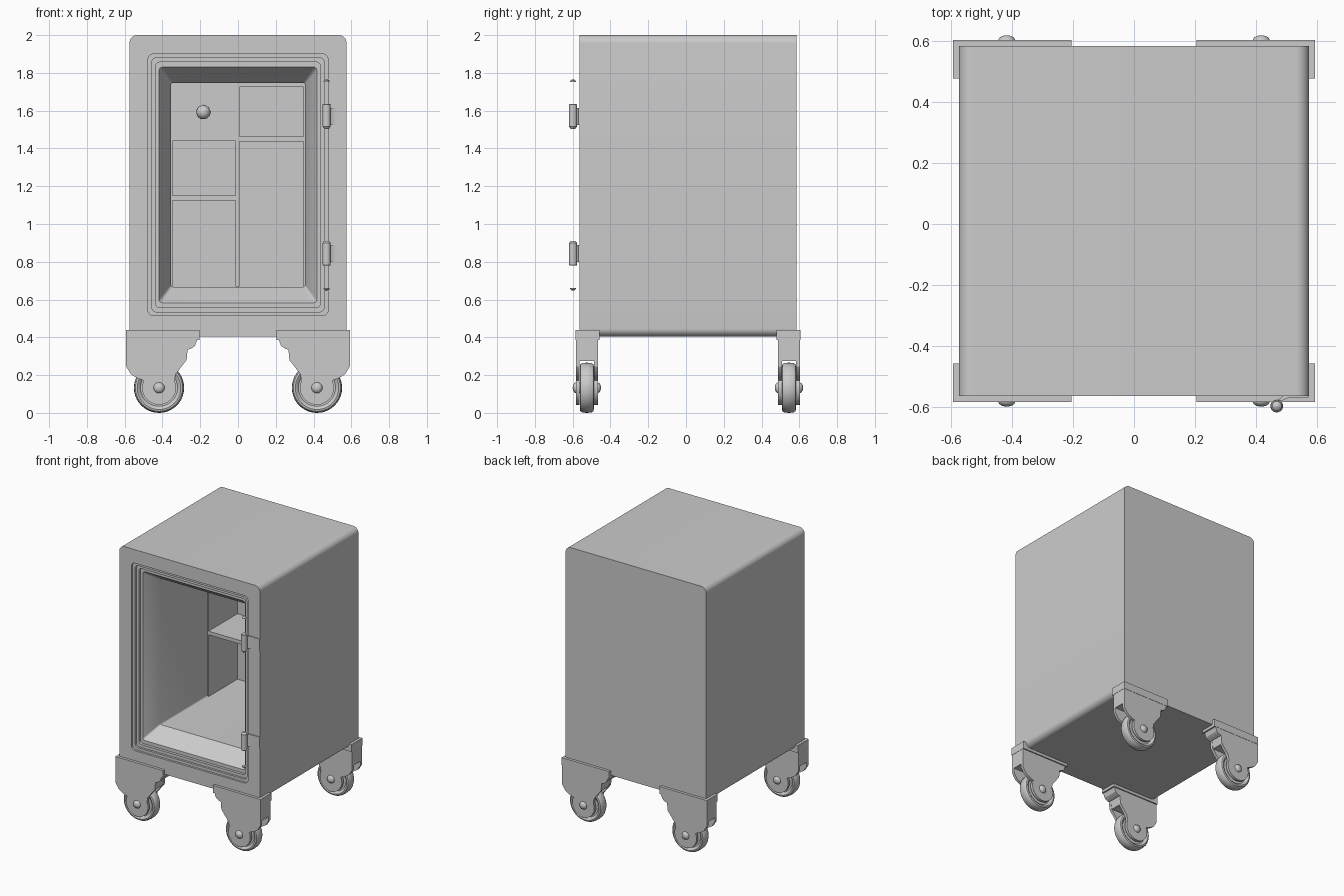
import bpy, bmesh
from math import sin, cos, pi, radians

if "Cube" in bpy.data.objects:
    bpy.data.objects.remove(bpy.data.objects["Cube"])


def finish(name, bm):
    bmesh.ops.recalc_face_normals(bm, faces=bm.faces)
    me = bpy.data.meshes.new(name)
    bm.to_mesh(me)
    bm.free()
    ob = bpy.data.objects.new(name, me)
    bpy.context.collection.objects.link(ob)
    bpy.ops.object.select_all(action='DESELECT')
    ob.select_set(True)
    bpy.context.view_layer.objects.active = ob
    bpy.ops.object.shade_smooth_by_angle(angle=radians(30))
    return ob


def skin(name, rings, caps=True):
    """Bridge a chain of equal-length point rings."""
    bm = bmesh.new()
    vs = [[bm.verts.new(p) for p in r] for r in rings]
    n = len(rings[0])
    for a, b in zip(vs, vs[1:]):
        for i in range(n):
            j = (i + 1) % n
            bm.faces.new((a[i], a[j], b[j], b[i]))
    if caps:
        bm.faces.new(vs[0])
        bm.faces.new(vs[-1])
    return finish(name, bm)


def box(name, x0, x1, y0, y1, z0, z1):
    return skin(name, [[(x0, y0, z), (x1, y0, z), (x1, y1, z), (x0, y1, z)] for z in (z0, z1)])


def prism_y(name, pts, y0, y1):
    return skin(name, [[(x, y, z) for x, z in pts] for y in (y0, y1)])


def lathe(name, prof, c, axis, n=32):
    """Revolve (radius, offset) profile about the y or z axis through c."""
    rings = []
    for r, h in prof:
        ring = []
        for i in range(n):
            u, v = r * cos(2 * pi * i / n), r * sin(2 * pi * i / n)
            d = (u, h, v) if axis == 'y' else (u, v, h)
            ring.append(tuple(a + b for a, b in zip(c, d)))
        rings.append(ring)
    return skin(name, rings)


def round_rect(w, z0, z1, r, y, seg=8):
    pts = []
    for k, (cx, cz) in enumerate(((w - r, z1 - r), (r - w, z1 - r), (r - w, z0 + r), (w - r, z0 + r))):
        for i in range(seg + 1):
            a = pi / 2 * (k + i / seg)
            pts.append((cx + r * cos(a), y, cz + r * sin(a)))
    return pts


# Safe shell: outer walls, stepped door frame, tapered throat and cavity in one skin
F, B = -0.565, 0.585
skin("safe_body", [round_rect(w, z0, z1, r, y) for w, z0, z1, r, y in (
    (.575, .405, 2.0, .042, B), (.575, .405, 2.0, .042, F),
    (.477, .515, 1.90, .030, F), (.477, .515, 1.90, .030, F + .015),
    (.457, .535, 1.88, .026, F + .015), (.457, .535, 1.88, .026, F + .03),
    (.436, .557, 1.857, .022, F + .03), (.436, .557, 1.857, .022, F + .05),
    (.417, .583, 1.83, .016, F + .05), (.355, .667, 1.747, .012, F + .17),
    (.355, .667, 1.747, .012, .49))])

# Interior shelving at the rear of the cavity
Y0, Y1 = .15, .488
box("left_lining", -.354, -.346, Y0, Y1, .668, 1.746)
box("right_lining", .346, .354, Y0, Y1, .668, 1.746)
box("centre_divider", -.014, .008, Y0, Y1, .668, 1.746)
box("left_shelf", -.346, -.014, Y0, Y1, 1.125, 1.152)
box("right_shelf", .008, .346, Y0, Y1, 1.437, 1.462)
box("right_top_panel", .008, .346, Y0, Y1, 1.724, 1.746)
box("locker_drawer", -.346, -.014, Y0 + .001, Y1, 1.44, 1.746)

# Drawer knob
R = .037
ball = [(max(R * sin(pi * i / 12), .0005), -R * cos(pi * i / 12)) for i in range(13)]
lathe("drawer_knob", ball, (-.183, Y0 - .025, 1.592), 'y', 24)

# Hinges: barrel, wrapped leaf and loose pin cap, upper and lower
HX, HY = .469, -.598
for tag, z, s in (("upper", 1.57, 1), ("lower", .845, -1)):
    prof = [(.012, -.066), (.021, -.054), (.021, .062), (.018, .066)]
    lathe(tag + "_hinge_barrel", [(r, s * h) for r, h in prof], (HX, HY, z), 'z', 24)
    leaf = [(.470, -.580), (.486, -.581), (.500, -.573), (.520, -.570), (.574, -.570),
            (.574, -.564), (.490, -.564), (.480, -.573)]
    skin(tag + "_hinge_leaf", [[(x, y, z + h) for x, y in leaf] for h in (-.045, .045)])
for tag, z, s in (("upper", 1.753, 1), ("lower", .66, -1)):
    lathe(tag + "_pin_cap", [(.016, 0), (.014, s * .006), (.008, s * .011), (.001, s * .013)],
          (HX, HY, z), 'z', 24)

# Casters at the four corners
AX, AZ = .418, .133
arc = [(AX + .09 * cos(a), AZ + .09 * sin(a)) for a in [radians(25 - 230 * i / 16) for i in range(17)]]
outer = [(.592, .39), (.592, .245), (.567, .205), (.535, .185)]
inner = [(.33, .205), (.272, .28), (.267, .335), (.248, .34), (.228, .355), (.215, .39)]
fork = outer + arc + inner
web = [(.592, .39), (.592, .275), (.276, .275)] + inner[2:]
tyre = [(.02, -.022), (.098, -.022), (.106, -.032), (.115, -.037), (.125, -.034), (.131, -.024), (.133, 0)]
tyre += [(r, -h) for r, h in tyre[-2::-1]]

for end, yc, t in (("front", -.525, 1), ("back", .545, -1)):
    for side, s in (("left", -1), ("right", 1)):
        tag = end + "_" + side + "_"
        flip = lambda pts: [(s * x, z) for x, z in pts]
        # corner cap wrapping the body edge
        box(tag + "caster_cap", s * .205, s * .594, yc - t * .06, yc + t * .067, .385, .44)
        # fork: two cheeks joined by a web above the wheel
        for k in (-1, 1):
            prism_y(tag + "fork_cheek", flip(fork), yc + k * .038, yc + k * .058)
        prism_y(tag + "fork_web", flip(web), yc - .038, yc + .038)
        lathe(tag + "wheel", tyre, (s * AX, yc, AZ), 'y', 40)
        # axle with domed ends
        dome = [(.001, -.075), (.014, -.073), (.024, -.067), (.029, -.058)]
        lathe(tag + "axle", dome + [(r, -h) for r, h in dome[::-1]], (s * AX, yc, AZ), 'y', 24)
